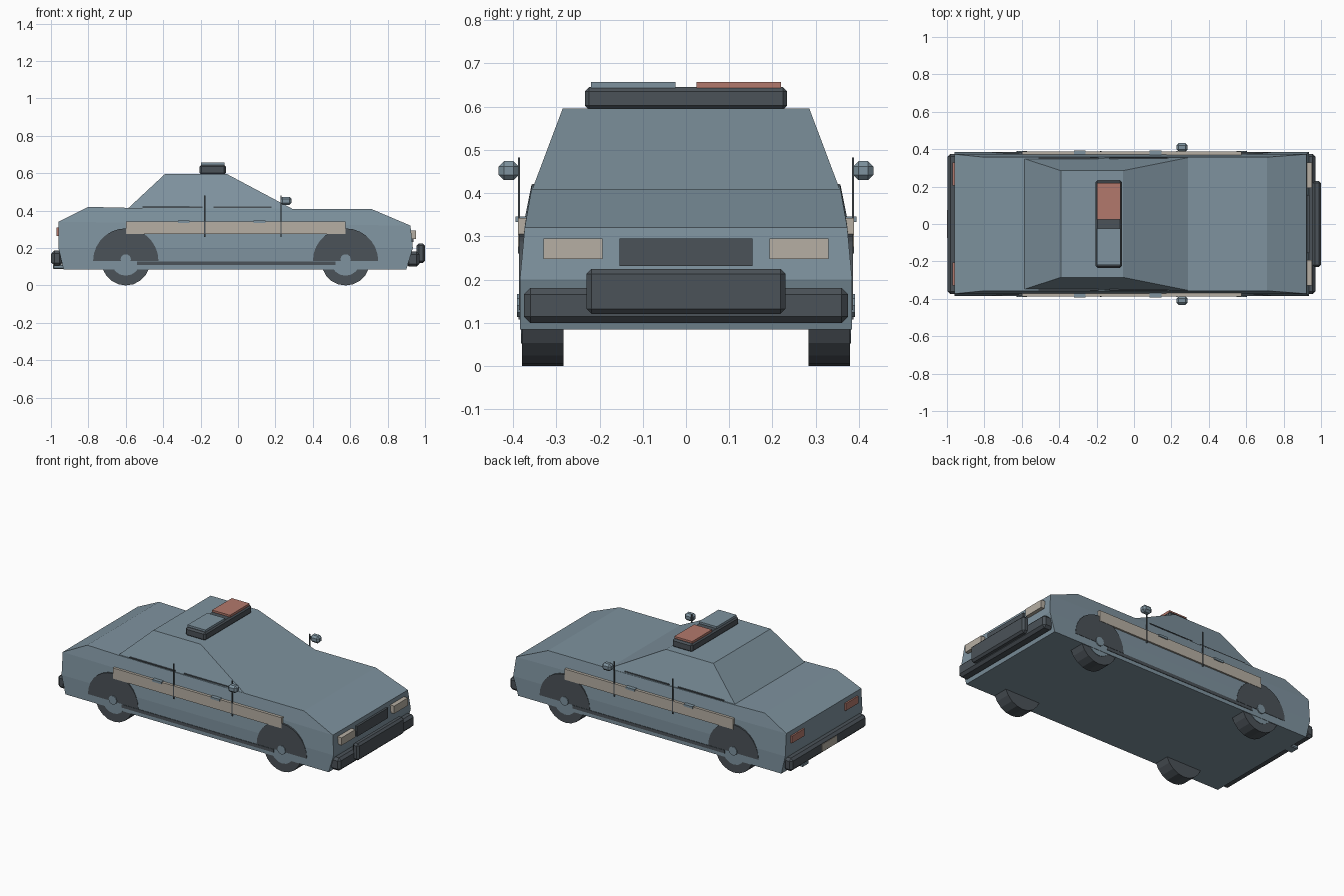
import bpy, bmesh, math

cube = bpy.data.objects.get("Cube")
if cube:
    bpy.data.objects.remove(cube, do_unlink=True)


def material(name, rgb):
    m = bpy.data.materials.new(name)
    m.use_nodes = True
    m.diffuse_color = (*rgb, 1)
    m.node_tree.nodes["Principled BSDF"].inputs["Base Color"].default_value = (*rgb, 1)
    return m


BLUE = material("slate blue", (0.21, 0.29, 0.345))
DARK = material("charcoal", (0.07, 0.085, 0.098))
CREAM = material("warm cream", (0.47, 0.43, 0.37))
RED = material("dusty red", (0.45, 0.19, 0.15))


def mesh_object(name, verts, faces, mat):
    bm = bmesh.new()
    vs = [bm.verts.new(v) for v in verts]
    for f in faces:
        bm.faces.new([vs[i] for i in f])
    bmesh.ops.recalc_face_normals(bm, faces=bm.faces[:])
    me = bpy.data.meshes.new(name)
    bm.to_mesh(me)
    bm.free()
    me.materials.append(mat)
    ob = bpy.data.objects.new(name, me)
    bpy.context.scene.collection.objects.link(ob)
    return ob


def box(name, x, y, z, mat, bevel=0):
    """Box from (low, high) ranges on each axis."""
    verts = [(a, b, c) for a in x for b in y for c in z]
    faces = [(0, 1, 3, 2), (4, 6, 7, 5), (0, 4, 5, 1), (2, 3, 7, 6), (0, 2, 6, 4), (1, 5, 7, 3)]
    ob = mesh_object(name, verts, faces, mat)
    if bevel:
        mod = ob.modifiers.new("chamfer", "BEVEL")
        mod.width = bevel
        mod.segments = 1
    return ob


def side_prism(name, outline, y, mat):
    """Extrude an x-z outline between two y values."""
    n = len(outline)
    verts = [(px, b, pz) for b in y for px, pz in outline]
    faces = [range(n), range(n, 2 * n)]
    faces += [(i, (i + 1) % n, n + (i + 1) % n, n + i) for i in range(n)]
    return mesh_object(name, verts, faces, mat)


def arc(x, z, r, count, sweep=2 * math.pi):
    return [(x + r * math.cos(sweep * i / count), z + r * math.sin(sweep * i / count))
            for i in range(count + (sweep < 6))]


# Body shell: side profile with half width per point
profile = [(-0.933, 0.384, 0.085), (0.90, 0.384, 0.085), (0.935, 0.384, 0.20),
           (0.922, 0.373, 0.32), (0.71, 0.357, 0.41), (0.29, 0.357, 0.41),
           (-0.59, 0.357, 0.415), (-0.80, 0.357, 0.42), (-0.96, 0.373, 0.34),
           (-0.96, 0.384, 0.20)]
n = len(profile)
shell = [(x, s * w, z) for s in (-1, 1) for x, w, z in profile]
panels = [(0, 1, 2, 9), (9, 2, 3, 8), (8, 3, 4, 5, 6, 7)]
faces = panels + [tuple(i + n for i in p) for p in panels]
faces += [(i, (i + 1) % n, n + (i + 1) % n, n + i) for i in range(n)]
mesh_object("body", shell, faces, BLUE)

# Cabin
cabin = [(-0.59, 0.35, 0.41), (0.29, 0.355, 0.41), (-0.06, 0.285, 0.596), (-0.39, 0.285, 0.596)]
mesh_object("cabin", [(x, s * w, z) for s in (-1, 1) for x, w, z in cabin],
            [(0, 1, 2, 3), (4, 5, 6, 7)] + [(i, (i + 1) % 4, 4 + (i + 1) % 4, 4 + i) for i in range(4)],
            BLUE)

for side, s in (("right", -1), ("left", 1)):
    def span(a, b):
        return (s * a, s * b)

    # Wheels, hubs and arches
    for end, x in (("rear", -0.60), ("front", 0.575)):
        side_prism(f"{end}_{side}_wheel", arc(x, 0.13, 0.13, 20), span(0.283, 0.379), DARK)
        side_prism(f"{end}_{side}_hub", arc(x, 0.13, 0.078, 16), span(0.37, 0.382), BLUE)
        side_prism(f"{end}_{side}_hub_cap", arc(x, 0.14, 0.028, 10), span(0.37, 0.391), BLUE)
        side_prism(f"{end}_{side}_wheel_arch", arc(x, 0.13, 0.175, 14, math.pi),
                   span(0.36, 0.386), DARK)
    # Stripe, rocker strip and window sill trim
    box(f"{side}_stripe", (-0.60, 0.575), span(0.37, 0.388), (0.275, 0.342), CREAM)
    box(f"{side}_rocker_strip", (-0.54, 0.52), span(0.37, 0.387), (0.108, 0.128), DARK)
    for end, x in (("rear", (-0.51, -0.19)), ("front", (-0.13, 0.18))):
        box(f"{end}_{side}_sill_trim", x, span(0.345, 0.355), (0.415, 0.421), DARK)
    # Door seams and handles
    for end, seam, grip in (("rear", -0.178, -0.29), ("front", 0.23, 0.115)):
        box(f"{end}_{side}_door_seam", (seam - 0.003, seam + 0.003), span(0.384, 0.389),
            (0.26, 0.482), DARK)
        box(f"{end}_{side}_door_handle", (grip - 0.032, grip + 0.032), span(0.37, 0.394),
            (0.333, 0.346), BLUE)
    # Mirrors
    box(f"{side}_mirror", (0.227, 0.287), span(0.387, 0.433), (0.43, 0.474), BLUE, 0.012)
    # Headlights and tail lights
    box(f"{side}_headlight", (0.90, 0.953), span(0.193, 0.33), (0.247, 0.295), CREAM)
    box(f"{side}_tail_light", (-0.97, -0.94), span(0.205, 0.33), (0.265, 0.31), RED)

# Front end
box("grille", (0.90, 0.938), (-0.154, 0.154), (0.231, 0.295), DARK)
box("front_bumper", (0.90, 0.97), (-0.375, 0.375), (0.10, 0.181), DARK, 0.015)
box("push_bar", (0.955, 1.0), (-0.23, 0.23), (0.12, 0.225), DARK, 0.012)

# Rear end
box("rear_bumper", (-0.997, -0.94), (-0.375, 0.375), (0.105, 0.186), DARK, 0.015)
box("rear_plate", (-1.0, -0.99), (-0.075, 0.075), (0.12, 0.168), CREAM)
box("exhaust", (-0.99, -0.90), (0.19, 0.25), (0.088, 0.112), BLUE, 0.005)

# Roof light bar
box("light_bar", (-0.205, -0.065), (-0.234, 0.234), (0.592, 0.645), DARK, 0.01)
box("left_beacon", (-0.197, -0.073), (0.024, 0.22), (0.64, 0.657), RED)
box("right_beacon", (-0.197, -0.073), (-0.22, -0.024), (0.64, 0.657), BLUE)
